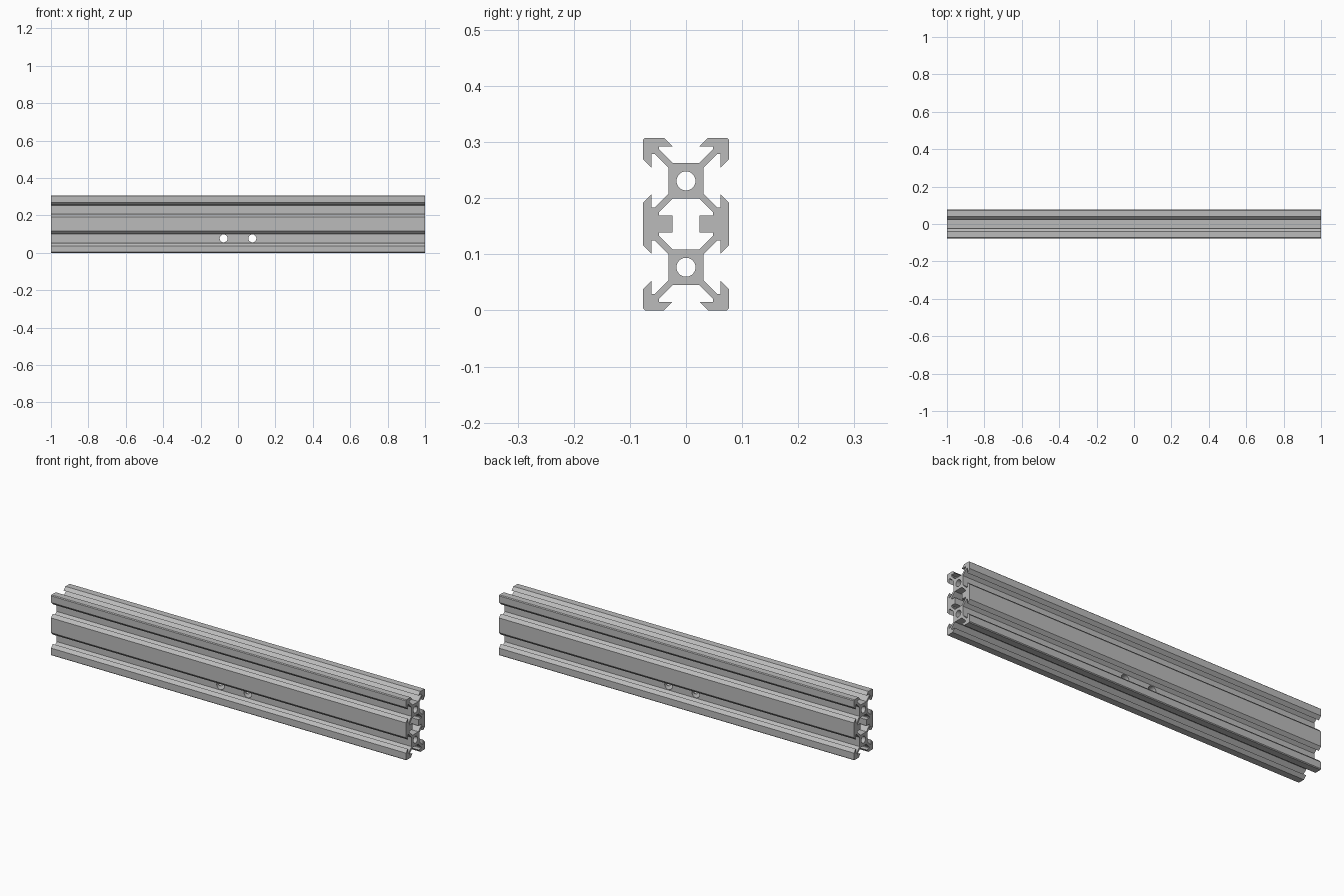
import bpy, bmesh, math
from mathutils import Matrix

cube = bpy.data.objects.get("Cube")
if cube:
    bpy.data.objects.remove(cube, do_unlink=True)

U = 2 / 260          # one profile unit
MID = 20 * U         # height of the section's middle

aluminium = bpy.data.materials.new("aluminium grey")
aluminium.use_nodes = True
GREY = (0.5, 0.5, 0.5, 1)
aluminium.diffuse_color = GREY
aluminium.node_tree.nodes["Principled BSDF"].inputs["Base Color"].default_value = GREY


def four_way(quarter):
    """Mirror a quarter outline, listed from top to side, into a closed loop."""
    right = quarter + [(y, -z) for y, z in reversed(quarter)]
    return right + [(-y, z) for y, z in reversed(right)]


def circle(cz, r, n=40):
    return [(r * math.cos(2 * math.pi * i / n), cz + r * math.sin(2 * math.pi * i / n))
            for i in range(n)]


# Quarter of the outer outline: top slot, corner arm, side slot, middle wall
outer = four_way([
    (3.04, 14.1), (6.2, 17.26), (6.2, 18), (3.1, 18), (5.1, 20), (9.5, 20),
    (10, 19.5), (10, 15.1), (8, 13.1), (8, 16.2), (7.26, 16.2), (4.1, 13.04),
    (4.1, 6.96), (7.26, 3.8), (8, 3.8), (8, 6.9), (10, 4.9)])
# Quarter of the hollow between the two cores
cavity = four_way([(3.04, 5.9), (6.2, 2.74), (6.2, 2), (3.1, 2)])
bores = [circle(10, 2.2), circle(-10, 2.2)]

# Fill the section and extrude it along the length
bm = bmesh.new()
for loop in [outer, cavity] + bores:
    verts = [bm.verts.new((-1, y * U, MID + z * U)) for y, z in loop]
    for a, b in zip(verts, verts[1:] + verts[:1]):
        bm.edges.new((a, b))
bmesh.ops.triangle_fill(bm, use_beauty=True, use_dissolve=False, edges=bm.edges[:])
ext = bmesh.ops.extrude_face_region(bm, geom=bm.faces[:], use_keep_orig=True)
moved = [v for v in ext["geom"] if isinstance(v, bmesh.types.BMVert)]
bmesh.ops.translate(bm, verts=moved, vec=(2, 0, 0))
bmesh.ops.recalc_face_normals(bm, faces=bm.faces[:])
mesh = bpy.data.meshes.new("slotted_rail")
bm.to_mesh(mesh)
bm.free()
mesh.materials.append(aluminium)
rail = bpy.data.objects.new("slotted_rail", mesh)
bpy.context.collection.objects.link(rail)

# Two cross holes through the lower core
bm = bmesh.new()
for x in (-10 * U, 10 * U):
    place = Matrix.Translation((x, 0, 10 * U)) @ Matrix.Rotation(math.pi / 2, 4, "X")
    bmesh.ops.create_cone(bm, cap_ends=True, segments=32, radius1=2.75 * U,
                          radius2=2.75 * U, depth=0.2, matrix=place)
cut_mesh = bpy.data.meshes.new("cross_hole_cutter")
bm.to_mesh(cut_mesh)
bm.free()
cut_mesh.materials.append(aluminium)
cutter = bpy.data.objects.new("cross_hole_cutter", cut_mesh)
bpy.context.collection.objects.link(cutter)
cutter.hide_render = True

bpy.ops.object.select_all(action="DESELECT")
rail.select_set(True)
bpy.context.view_layer.objects.active = rail
drill = rail.modifiers.new("cross_holes", "BOOLEAN")
drill.operation = "DIFFERENCE"
drill.solver = "EXACT"
drill.object = cutter
bpy.ops.object.modifier_apply(modifier=drill.name)
bpy.data.objects.remove(cutter, do_unlink=True)

bpy.ops.object.shade_smooth_by_angle(angle=math.radians(25))
